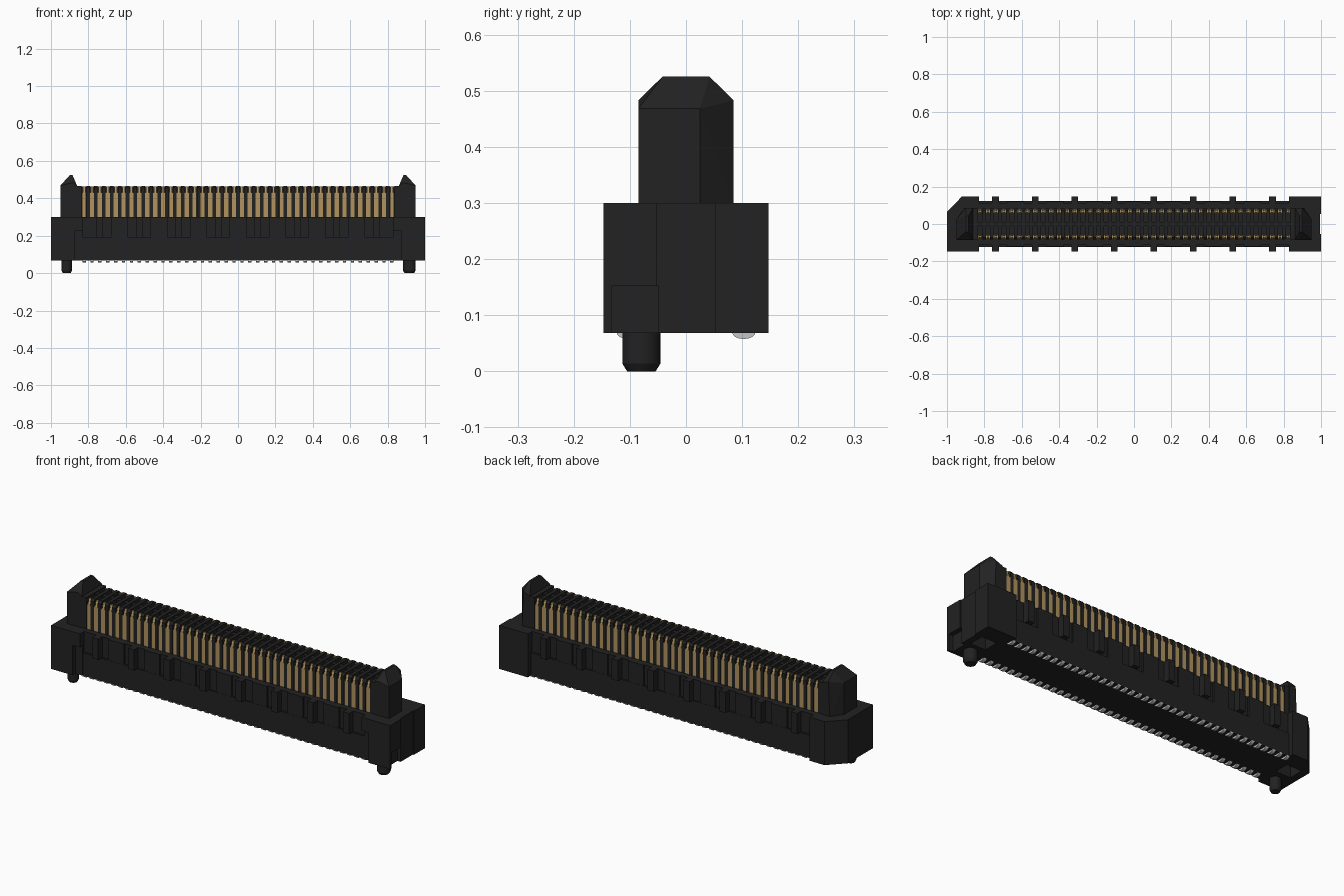
import bpy, bmesh, math
from mathutils import Matrix

if "Cube" in bpy.data.objects:
    bpy.data.objects.remove(bpy.data.objects["Cube"])


def material(name, rgb):
    m = bpy.data.materials.new(name)
    m.diffuse_color = (*rgb, 1)
    m.use_nodes = True
    m.node_tree.nodes["Principled BSDF"].inputs["Base Color"].default_value = m.diffuse_color
    return m


BLACK = material("black plastic", (0.016, 0.016, 0.016))
GOLD = material("gold contact", (0.44, 0.29, 0.11))
TIN = material("tin solder", (0.55, 0.55, 0.55))


def finish(name, bm, mat):
    bmesh.ops.recalc_face_normals(bm, faces=bm.faces)
    me = bpy.data.meshes.new(name)
    bm.to_mesh(me)
    bm.free()
    me.materials.append(mat)
    ob = bpy.data.objects.new(name, me)
    bpy.context.collection.objects.link(ob)
    return ob


def box(bm, x0, x1, y0, y1, z0, z1):
    m = Matrix.Translation(((x0 + x1) / 2, (y0 + y1) / 2, (z0 + z1) / 2))
    bmesh.ops.create_cube(bm, size=1, matrix=m @ Matrix.Diagonal((x1 - x0, y1 - y0, z1 - z0, 1)))


def prism(bm, pts, axis, a, b):
    """Extrude a 2D outline along x (yz outline) or z (xy outline)."""
    def place(p, h):
        return (h, p[0], p[1]) if axis == 'x' else (p[0], p[1], h)
    lo = [bm.verts.new(place(p, a)) for p in pts]
    hi = [bm.verts.new(place(p, b)) for p in pts]
    bm.faces.new(lo)
    bm.faces.new(hi)
    n = len(pts)
    for i in range(n):
        bm.faces.new((lo[i], lo[(i + 1) % n], hi[(i + 1) % n], hi[i]))


Z0, Z1 = 0.068, 0.30
PITCH, COUNT = 0.0422, 40
contact_x = [(i - (COUNT - 1) / 2) * PITCH for i in range(COUNT)]

# Middle of the housing: lower band and set-back upper wall
bm = bmesh.new()
prism(bm, [(-0.122, Z0), (0.122, Z0), (0.122, 0.19), (0.112, 0.19), (0.112, Z1),
           (-0.112, Z1), (-0.112, 0.19), (-0.122, 0.19)], 'x', -0.84, 0.84)
finish("housing_middle", bm, BLACK)

# Outer ribs on both long sides, with shallow ribs between them
bm = bmesh.new()
for s in (-1, 1):
    for i in range(8):
        x = (i - 3.5) * 0.2114
        box(bm, x - 0.018, x + 0.018, *sorted((s * 0.10, s * 0.147)), 0.19, Z1)
    for i in range(7):
        x = (i - 3) * 0.2114
        box(bm, x - 0.045, x + 0.045, *sorted((s * 0.10, s * 0.121)), 0.188, Z1)
finish("housing_ribs", bm, BLACK)

# End blocks; the left one has a chamfered back corner
for side, name in ((-1, "left"), (1, "right")):
    bm = bmesh.new()
    if side < 0:
        pts = [(-1, -0.147), (-0.83, -0.147), (-0.83, 0.147), (-0.92, 0.147), (-1, 0.065)]
    else:
        pts = [(0.83, -0.147), (1, -0.147), (1, -0.053), (0.994, -0.053),
               (0.994, 0.053), (1, 0.053), (1, 0.147), (0.83, 0.147)]
    prism(bm, pts, 'z', Z0, Z1)
    block = finish(name + "_end_block", bm, BLACK)

    # Recesses: inner front corner, pocket below, outer notch near the peg
    bm = bmesh.new()
    for x0, x1, y0, y1, z1 in ((0.82, 0.872, -0.16, -0.124, 0.228),
                               (0.872, 0.96, -0.025, 0.055, 0.19),
                               (0.975, 1.02, -0.133, -0.049, 0.152)):
        if side < 0 and x0 > 0.95:
            continue
        box(bm, *sorted((side * x0, side * x1)), y0, y1, 0.02, z1)
    cutter = finish(name + "_recess_cutter", bm, BLACK)
    cutter.hide_render = True
    cutter.hide_viewport = True
    mod = block.modifiers.new("recesses", 'BOOLEAN')
    mod.object = cutter
    mod.solver = 'EXACT'

    # Locating peg with a tapered tip
    r = 0.034 if side > 0 else 0.028
    bm = bmesh.new()
    for ra, rb, za, zb in ((r, r, 0.014, 0.09), (r * 0.75, r, 0.0, 0.014)):
        bmesh.ops.create_cone(bm, cap_ends=True, segments=24, radius1=ra, radius2=rb, depth=zb - za,
                              matrix=Matrix.Translation((side * 0.916, -0.0795, (za + zb) / 2)))
    peg = finish(name + "_peg", bm, BLACK)
    bpy.context.view_layer.objects.active = peg
    peg.select_set(True)
    bpy.ops.object.shade_smooth_by_angle(angle=math.radians(30))
    peg.select_set(False)

    # Guide post with a chamfered back corner and a pointed top
    bm = bmesh.new()
    foot = [(0.862, -0.085), (0.95, -0.085), (0.95, 0.025), (0.908, 0.085), (0.862, 0.085)]
    pts = [(x, y, 0.29) for x, y in foot]
    pts += [(0.862, -0.085, 0.47), (0.862, 0.085, 0.47), (0.95, -0.085, 0.468),
            (0.95, 0.025, 0.468), (0.885, -0.085, 0.483), (0.90, 0.085, 0.483),
            (0.885, -0.042, 0.525), (0.898, -0.042, 0.525),
            (0.885, 0.042, 0.525), (0.898, 0.042, 0.525)]
    vs = [bm.verts.new((side * x, y, z)) for x, y, z in pts]
    res = bmesh.ops.convex_hull(bm, input=vs)
    loose = [v for v in bm.verts if not v.link_faces]
    bmesh.ops.delete(bm, geom=loose, context='VERTS')
    finish(name + "_guide_post", bm, BLACK)

# Tongue: core, lengthwise centre wall and solid ends
bm = bmesh.new()
box(bm, -0.87, 0.87, -0.06, 0.06, 0.29, 0.42)
box(bm, -0.87, 0.87, -0.012, 0.012, 0.41, 0.462)
for s in (-1, 1):
    box(bm, *sorted((s * 0.836, s * 0.87)), -0.083, 0.083, 0.29, 0.467)
finish("tongue_core", bm, BLACK)

# Cross fins between the contacts
fin = [(-0.083, 0.29), (0.083, 0.29), (0.083, 0.455), (0.071, 0.467),
       (-0.071, 0.467), (-0.083, 0.455)]
bm = bmesh.new()
for i in range(COUNT - 1):
    x = (contact_x[i] + contact_x[i + 1]) / 2
    prism(bm, fin, 'x', x - 0.0095, x + 0.0095)
finish("tongue_fins", bm, BLACK)

# Gold contacts: wide blade with a narrow tip, on both sides
bm = bmesh.new()
for x in contact_x:
    for s in (-1, 1):
        box(bm, x - 0.0115, x + 0.0115, *sorted((s * 0.06, s * 0.081)), 0.29, 0.43)
        tip = [(s * 0.062, 0.43), (s * 0.081, 0.43), (s * 0.072, 0.462), (s * 0.062, 0.462)]
        prism(bm, tip, 'x', x - 0.0065, x + 0.0065)
finish("contacts", bm, GOLD)

# Solder tails showing below the housing
bm = bmesh.new()
for x in contact_x:
    for s in (-1, 1):
        tail = [(s * 0.103 + 0.021 * math.cos(a), 0.07 + 0.0125 * math.sin(a))
                for a in (math.pi + math.pi * k / 8 for k in range(9))]
        prism(bm, tail, 'x', x - 0.009, x + 0.009)
finish("solder_tails", bm, TIN)
